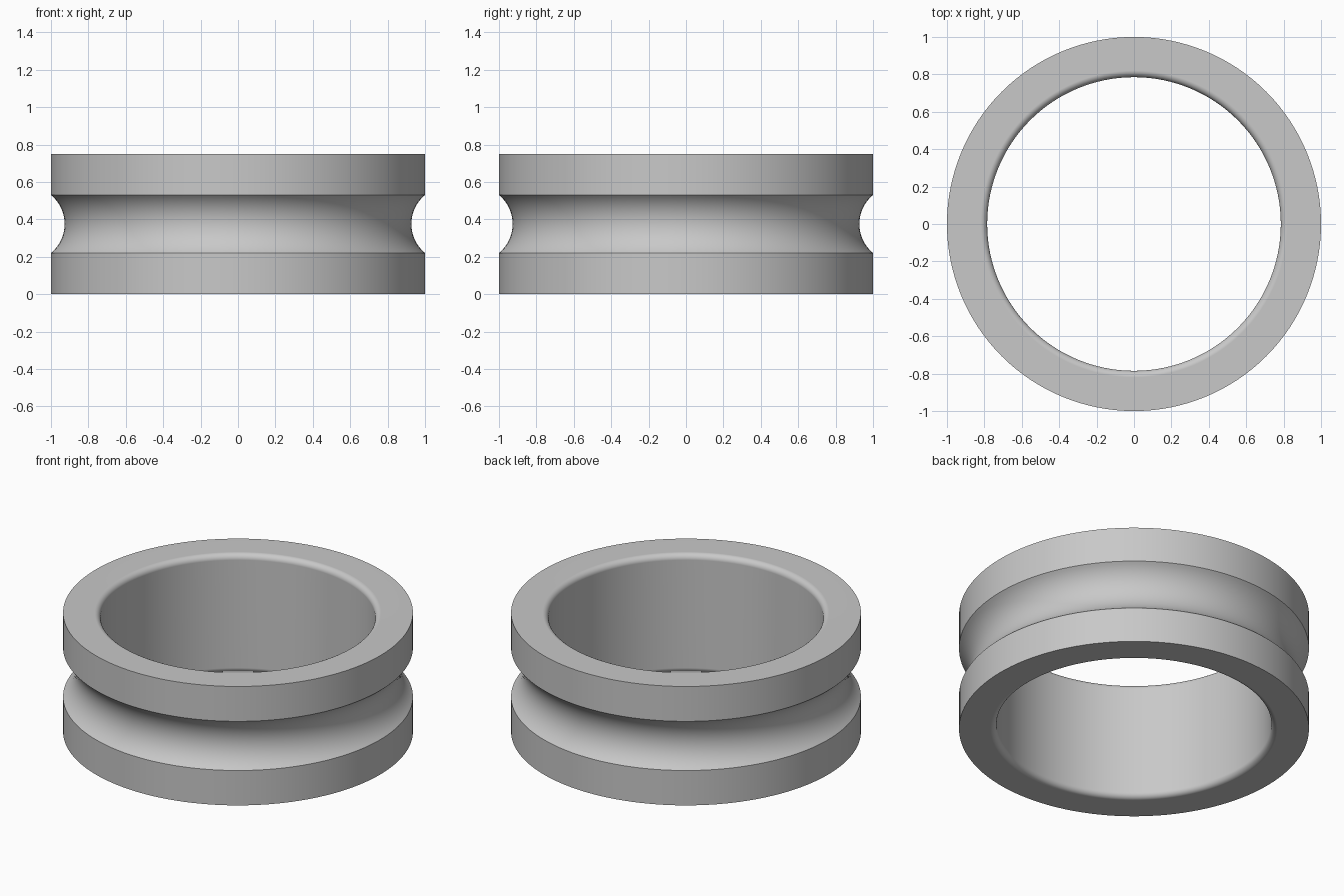
import bpy, bmesh, math
from mathutils import Matrix

cube = bpy.data.objects.get("Cube")
if cube:
    bpy.data.objects.remove(cube, do_unlink=True)

HEIGHT, OUTER, BORE, FILLET = 0.75, 1.0, 0.785, 0.035
GROOVE_R, GROOVE_X, GROOVE_HALF = 0.201, 1.128, 0.155
MID = HEIGHT / 2
SIDES = 128


def arc(cx, cz, radius, start, end, steps):
    """Points along a circular arc in the x-z plane, angles in radians."""
    angles = [start + (end - start) * i / steps for i in range(steps + 1)]
    return [(cx + radius * math.cos(a), cz + radius * math.sin(a)) for a in angles]


# Cross-section: outer wall with a ball groove, then the bore with rounded rims
spread = math.asin(GROOVE_HALF / GROOVE_R)
rim_x = BORE + FILLET
profile = [(OUTER, 0)]
groove = arc(GROOVE_X, MID, GROOVE_R, math.pi + spread, math.pi - spread, 20)
groove[0] = (OUTER, groove[0][1])
groove[-1] = (OUTER, groove[-1][1])
profile += groove
profile += [(OUTER, HEIGHT)]
profile += arc(rim_x, HEIGHT - FILLET, FILLET, math.pi / 2, math.pi, 8)
profile += arc(rim_x, FILLET, FILLET, math.pi, 1.5 * math.pi, 8)

# Revolve the cross-section into a ring
bm = bmesh.new()
verts = [bm.verts.new((x, 0, z)) for x, z in profile]
edges = [bm.edges.new((v, verts[(i + 1) % len(verts)])) for i, v in enumerate(verts)]
bmesh.ops.spin(bm, geom=verts + edges, cent=(0, 0, 0), axis=(0, 0, 1),
               angle=2 * math.pi, steps=SIDES, use_merge=False)
bmesh.ops.remove_doubles(bm, verts=bm.verts[:], dist=0.0001)
bmesh.ops.recalc_face_normals(bm, faces=bm.faces[:])
mesh = bpy.data.meshes.new("grooved_ring")
bm.to_mesh(mesh)
bm.free()
ring = bpy.data.objects.new("grooved_ring", mesh)
bpy.context.collection.objects.link(ring)

# Plain grey metal
grey = bpy.data.materials.new("plain grey")
grey.use_nodes = True
grey.diffuse_color = (0.58, 0.58, 0.58, 1)
grey.node_tree.nodes["Principled BSDF"].inputs["Base Color"].default_value = grey.diffuse_color
mesh.materials.append(grey)

# Smooth walls, crisp outer edges and flat end faces
bpy.ops.object.select_all(action="DESELECT")
ring.select_set(True)
bpy.context.view_layer.objects.active = ring
bpy.ops.object.shade_smooth_by_angle(angle=math.radians(30))
weighted = ring.modifiers.new("flat_ends", "WEIGHTED_NORMAL")
weighted.keep_sharp = True
